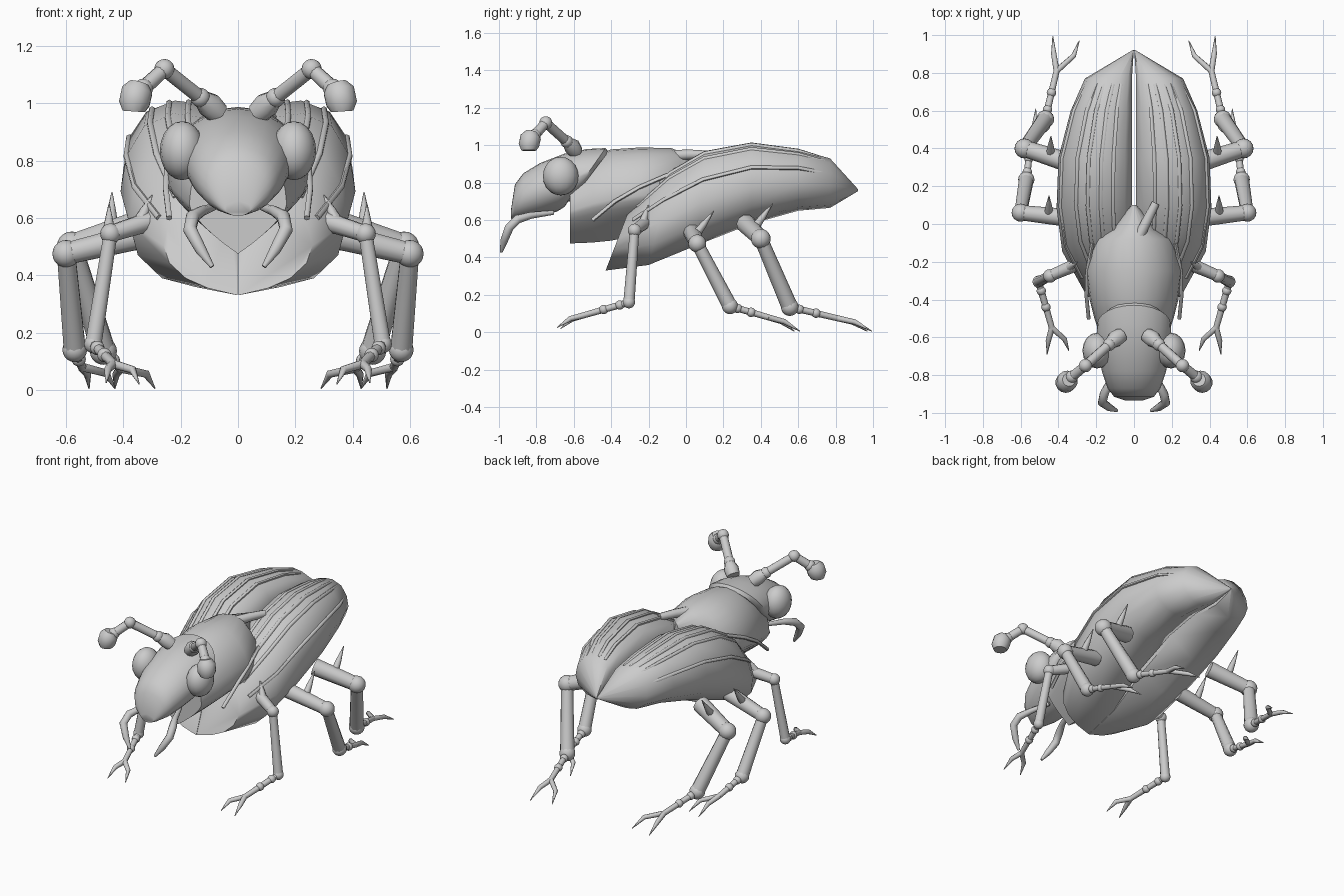
import bpy, bmesh, math
from mathutils import Vector

cube = bpy.data.objects.get("Cube")
if cube:
    bpy.data.objects.remove(cube)

# One grey shell material
grey = bpy.data.materials.new("shell_grey")
grey.use_nodes = True
grey.diffuse_color = (0.6, 0.6, 0.6, 1)
grey.node_tree.nodes["Principled BSDF"].inputs["Base Color"].default_value = (0.6, 0.6, 0.6, 1)


def finish(name, bm, mirror, angle):
    bmesh.ops.recalc_face_normals(bm, faces=bm.faces)
    mesh = bpy.data.meshes.new(name)
    bm.to_mesh(mesh)
    bm.free()
    mesh.materials.append(grey)
    ob = bpy.data.objects.new(name, mesh)
    bpy.context.collection.objects.link(ob)
    bpy.ops.object.select_all(action="DESELECT")
    ob.select_set(True)
    bpy.context.view_layer.objects.active = ob
    bpy.ops.object.shade_smooth_by_angle(angle=math.radians(angle))
    if mirror:
        ob.modifiers.new("Mirror", "MIRROR").use_mirror_merge = False
    return ob


def loft_into(bm, rings):
    loops = [[bm.verts.new(p) for p in ring] for ring in rings]
    n = len(loops[0])
    for a, b in zip(loops, loops[1:]):
        for i in range(n):
            j = (i + 1) % n
            bm.faces.new((a[i], a[j], b[j], b[i]))
    bm.faces.new(loops[0][::-1])
    bm.faces.new(loops[-1])


def loft(name, rings, mirror=False, angle=50):
    bm = bmesh.new()
    loft_into(bm, rings)
    return finish(name, bm, mirror, angle)


def tube_into(bm, pts, radii, sides=10):
    pts = [Vector(p) for p in pts]
    rings = []
    for i, p in enumerate(pts):
        d = (pts[min(i + 1, len(pts) - 1)] - pts[max(i - 1, 0)]).normalized()
        ref = Vector((1, 0, 0)) if abs(d.x) < 0.8 else Vector((0, 0, 1))
        u = d.cross(ref).normalized()
        v = d.cross(u)
        r = radii[i] if isinstance(radii, (list, tuple)) else radii
        angs = [math.tau * k / sides for k in range(sides)]
        rings.append([p + r * (math.cos(a) * u + math.sin(a) * v) for a in angs])
    loft_into(bm, rings)


def ball_into(bm, centre, size):
    new = bmesh.ops.create_uvsphere(bm, u_segments=16, v_segments=10, radius=1)["verts"]
    bmesh.ops.scale(bm, vec=size if isinstance(size, tuple) else (size,) * 3, verts=new)
    bmesh.ops.translate(bm, vec=centre, verts=new)


def oval(y, w, zb, zt, slant=0.0, mid=0.5, keel=0.0, n=24):
    # Oval ring facing y, its lower part leaning forward, its underside keeled
    zm = zb + (zt - zb) * mid
    ring = []
    for k in range(n):
        a = math.tau * k / n
        c, s = math.cos(a), math.sin(a)
        drop = (1 - keel) * abs(s) + keel * (1 - abs(c))
        z = zm + s * (zt - zm) if s > 0 else zm - drop * (zm - zb)
        ring.append((w * c, y - slant * (zt - z) / (zt - zb), z))
    return ring


# Wing case and belly: y, slant, half width, bottom, top, underside groove, keel
STATIONS = [
    (-0.43, 0.12, 0.26, 0.33, 0.64, 0.0, 0.2),
    (-0.20, 0.12, 0.38, 0.36, 0.86, 0.06, 0.0),
    (0.07, 0.03, 0.41, 0.47, 0.965, 0.18, 0.0),
    (0.35, 0.0, 0.40, 0.58, 1.01, 0.22, 0.0),
    (0.60, 0.0, 0.335, 0.65, 0.975, 0.22, 0.0),
    (0.77, 0.0, 0.26, 0.665, 0.93, 0.2, 0.0),
    (0.92, 0.0, 0.008, 0.755, 0.765, 0.0, 0.0),
]
SECTION = [(0.4, 0), (0.7, 0.06), (0.92, 0.22), (1, 0.45), (0.95, 0.7),
           (0.8, 0.91), (0.55, 1), (0.3, 0.97), (0.12, 0.9), (0, 0.75)]


def shell_point(st, u, v):
    y, slant, w, zb, zt, _, keel = st
    v += keel * u * (1 - v)
    return Vector((max(u * w, 0.011 if 0 < y < 0.8 else 0.001), y + slant * v, zb + v * (zt - zb)))


def arch(u):
    # Height of the section's upper half at width u
    top = SECTION[3:][::-1]
    for (a, va), (b, vb) in zip(top, top[1:]):
        if a <= u <= b:
            return va + (vb - va) * (u - a) / (b - a)


loft("wing_case", [[shell_point(s, 0, s[5])] + [shell_point(s, u, v) for u, v in SECTION]
                   for s in STATIONS], True, 60)

# Raised ribs along the wing cases
bm = bmesh.new()
for u in (0.27, 0.43, 0.6, 0.75, 0.95):
    path = [shell_point(s, u, arch(u)) for s in STATIONS[:-1]]
    path[-1].y -= 0.03
    path[0] = path[0].lerp(path[1], 0.25)
    tube_into(bm, path, 0.011, 6)
tube_into(bm, [(0.24, -0.5, 0.6), (0.252, -0.38, 0.7), (0.248, -0.25, 0.775), (0.22, -0.1, 0.84)], 0.011, 6)
finish("wing_ribs", bm, True, 60)

# Thorax, ending in a small point between the wing cases
loft("thorax", [oval(*s, mid=0.45, keel=0.65) for s in [
    (-0.62, 0.17, 0.475, 0.86), (-0.5, 0.21, 0.48, 0.94), (-0.4, 0.235, 0.49, 0.978),
    (-0.25, 0.255, 0.52, 0.988), (-0.08, 0.21, 0.56, 0.985), (-0.03, 0.13, 0.6, 0.965),
    (0.1, 0.012, 0.86, 0.93)]])

# Head
loft("head", [oval(*s) for s in [
    (-0.935, 0.045, 0.607, 0.66), (-0.915, 0.105, 0.608, 0.79), (-0.87, 0.14, 0.61, 0.85),
    (-0.78, 0.17, 0.625, 0.905), (-0.65, 0.19, 0.645, 0.955, 0.04),
    (-0.53, 0.198, 0.67, 0.98, 0.12), (-0.43, 0.195, 0.7, 0.985, 0.2), (-0.415, 0.17, 0.7, 0.965, 0.2)]])

bm = bmesh.new()
ball_into(bm, (0.195, -0.67, 0.835), (0.078, 0.095, 0.103))
finish("eyes", bm, True, 60)

# Single stub lying behind the thorax
bm = bmesh.new()
tube_into(bm, [(0.03, -0.06, 0.945), (0.07, 0.02, 0.95), (0.115, 0.11, 0.95)], [0.03, 0.027, 0.022])
finish("back_stub", bm, False, 60)

# Curved jaws
bm = bmesh.new()
tube_into(bm, [(0.08, -0.71, 0.64), (0.125, -0.83, 0.625), (0.158, -0.9, 0.605), (0.168, -0.945, 0.56),
               (0.13, -0.972, 0.49), (0.09, -0.988, 0.43)], [0.012, 0.018, 0.024, 0.024, 0.02, 0.008])
finish("jaws", bm, True, 60)

# Antennae: base, two arms, club
bm = bmesh.new()
base, elbow, club = Vector((0.1, -0.61, 0.995)), Vector((0.257, -0.75, 1.12)), Vector((0.355, -0.83, 1.03))
tube_into(bm, [base, elbow], [0.026, 0.026])
tube_into(bm, [elbow, club], [0.026, 0.028])
tube_into(bm, [base + Vector((-0.03, 0.02, -0.03)), base, base.lerp(elbow, 0.18)], [0.04, 0.045, 0.03])
ball_into(bm, base.lerp(elbow, 0.2), 0.034)
ball_into(bm, elbow, 0.035)
ball_into(bm, elbow.lerp(club, 0.75), 0.034)
tube_into(bm, [(0.345, -0.825, 1.07), (0.352, -0.83, 1.045), (0.362, -0.84, 1.0), (0.364, -0.84, 0.972)],
          [0.035, 0.055, 0.055, 0.04], 14)
finish("antennae", bm, True, 50)


# Legs: hip, knee, ankle, toe joint, two claw tips, spine tip
def leg(name, hip, knee, ankle, toe, claws, spine, r):
    hip, knee, ankle, toe = map(Vector, (hip, knee, ankle, toe))
    bm = bmesh.new()
    tube_into(bm, [hip, knee], [r * 1.2, r])
    tube_into(bm, [knee, knee.lerp(ankle, 0.1), ankle], [r * 0.9, r * 0.85, r])
    ball_into(bm, knee, r * 1.2)
    ball_into(bm, ankle, r * 1.08)
    tube_into(bm, [ankle, toe], [0.019, 0.016], 8)
    for t in (0.2, 0.55):
        ball_into(bm, ankle.lerp(toe, t), 0.025)
    for tip in claws:
        tip = Vector(tip)
        bend = toe.lerp(tip, 0.5) + Vector(((tip.x - toe.x) * 0.25, 0, 0.015))
        tube_into(bm, [toe, bend, tip], [0.016, 0.014, 0.002], 8)
    root = hip.lerp(knee, 0.45)
    tube_into(bm, [root, root.lerp(Vector(spine), 0.5), spine], [0.026, 0.017, 0.002], 8)
    finish(name, bm, True, 50)


leg("front_legs", (0.27, -0.2, 0.6), (0.445, -0.275, 0.545), (0.505, -0.305, 0.16), (0.435, -0.55, 0.09),
    [(0.46, -0.69, 0.025), (0.345, -0.67, 0.02)], (0.3, -0.2, 0.68), 0.03)
leg("middle_legs", (0.33, 0.03, 0.54), (0.6, 0.06, 0.475), (0.57, 0.235, 0.14), (0.545, 0.44, 0.08),
    [(0.52, 0.61, 0.005), (0.43, 0.58, 0.005)], (0.45, 0.15, 0.65), 0.04)
leg("hind_legs", (0.33, 0.32, 0.58), (0.58, 0.4, 0.5), (0.47, 0.555, 0.135), (0.41, 0.81, 0.075),
    [(0.43, 0.995, 0.005), (0.29, 0.97, 0.005)], (0.44, 0.465, 0.69), 0.044)
